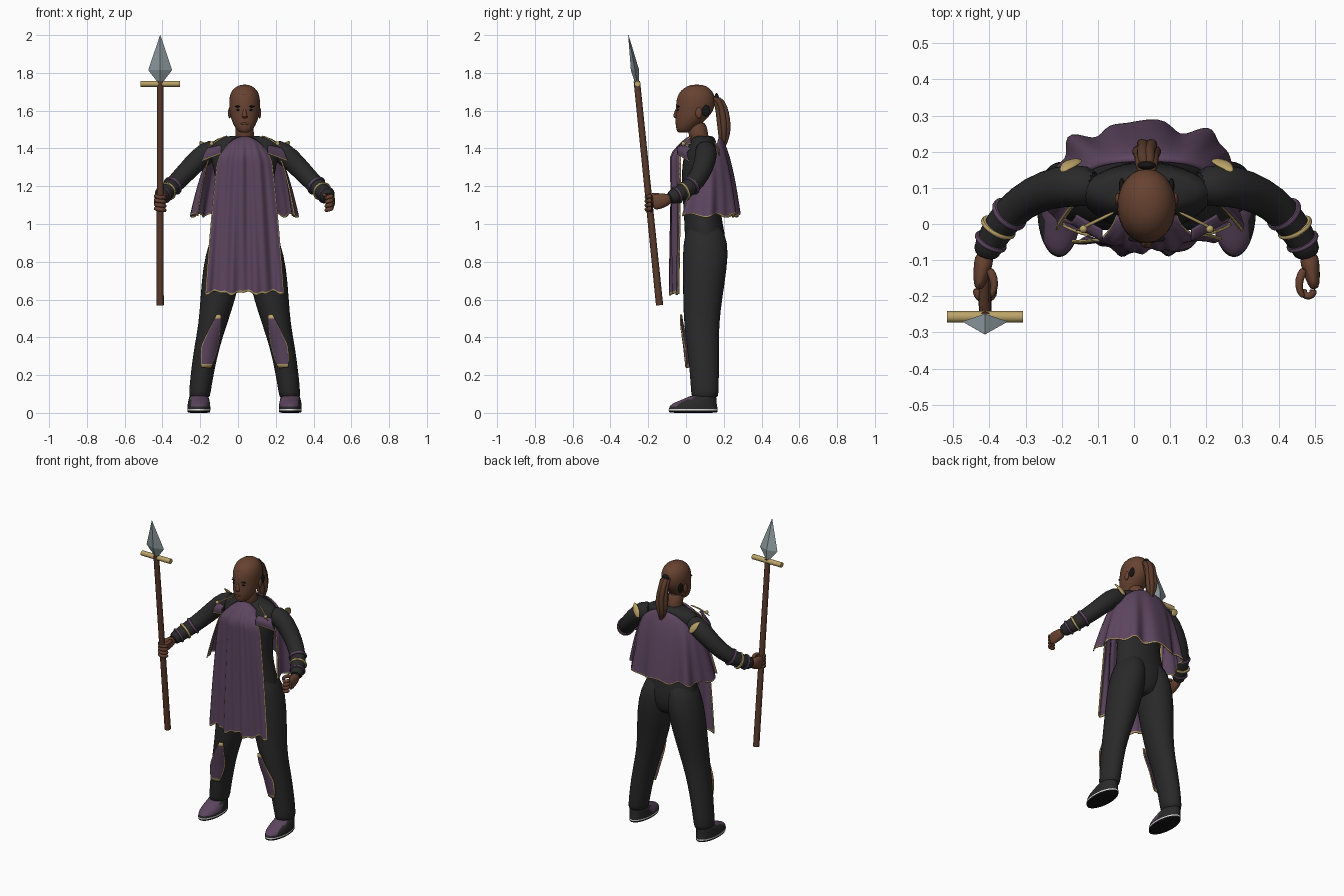
import bpy, bmesh
from math import sin, cos, pi, radians, copysign
from mathutils import Vector

cube = bpy.data.objects.get("Cube")
if cube:
    bpy.data.objects.remove(cube, do_unlink=True)

CX = 0.035  # body centre line


def material(name, r, g, b):
    m = bpy.data.materials.new(name)
    m.use_nodes = True
    m.diffuse_color = (r, g, b, 1)
    m.node_tree.nodes["Principled BSDF"].inputs["Base Color"].default_value = (r, g, b, 1)
    return m


DARK = material("charcoal cloth", .022, .022, .023)
PURPLE = material("purple cloth", .108, .06, .114)
SKIN = material("brown skin", .135, .055, .03)
HAIR = material("dark brown hair", .1, .043, .024)
GOLD = material("gold trim", .5, .37, .14)
WOOD = material("red brown wood", .1, .042, .025)
STEEL = material("blue grey steel", .27, .33, .35)
BLACK = material("black", .008, .008, .009)
WHITE = material("white rubber", .75, .75, .75)


def finish(bm, name, mats, smooth=True):
    bmesh.ops.recalc_face_normals(bm, faces=bm.faces)
    me = bpy.data.meshes.new(name)
    bm.to_mesh(me)
    bm.free()
    for m in mats:
        me.materials.append(m)
    ob = bpy.data.objects.new(name, me)
    bpy.context.collection.objects.link(ob)
    if smooth:
        bpy.ops.object.select_all(action='DESELECT')
        ob.select_set(True)
        bpy.context.view_layer.objects.active = ob
        bpy.ops.object.shade_smooth_by_angle(angle=radians(50))
    return ob


def loft(name, rows, mats, rule=None, ref=None, n=16, sub=1):
    """Rows are x, y, z, radius a, radius b; rings lie flat unless ref is given."""
    bm = bmesh.new()
    pts = [Vector(r[:3]) for r in rows]
    rings = []
    for i, r in enumerate(rows):
        u, v = Vector((1, 0, 0)), Vector((0, 1, 0))
        if ref:
            t = (pts[min(i + 1, len(pts) - 1)] - pts[max(i - 1, 0)]).normalized()
            u = t.cross(Vector(ref)).normalized()
            v = u.cross(t)
        rings.append([bm.verts.new(pts[i] + u * r[3] * cos(2 * pi * k / n) + v * r[-1] * sin(2 * pi * k / n))
                      for k in range(n)])
    for a, b in zip(rings, rings[1:]):
        for k in range(n):
            bm.faces.new((a[k], a[(k + 1) % n], b[(k + 1) % n], b[k]))
    bm.faces.new(rings[0])
    bm.faces.new(rings[-1])
    if rule:
        for f in bm.faces:
            f.material_index = rule(f.calc_center_median())
    ob = finish(bm, name, mats, sub > 0 or n > 6)
    if sub:
        ob.modifiers.new("smooth", 'SUBSURF').levels = sub
        ob.modifiers["smooth"].render_levels = sub
    return ob


def ball(name, loc, size, mat):
    bm = bmesh.new()
    bmesh.ops.create_uvsphere(bm, u_segments=16, v_segments=10, radius=1)
    for v in bm.verts:
        v.co = Vector(loc) + Vector(a * b for a, b in zip(v.co, size))
    return finish(bm, name, [mat])


def sheet(name, point, nu, nv, edge, sides="uUV"):
    """Trimmed cloth: point(u, v), with gold on the narrow border cells."""
    us = [0, edge] + [i / nu for i in range(1, nu)] + [1 - edge, 1]
    vs = [0, edge] + [i / nv for i in range(1, nv)] + [1 - edge, 1]
    bm = bmesh.new()
    g = [[bm.verts.new(point(u, v)) for u in us] for v in vs]
    for j in range(len(vs) - 1):
        for i in range(len(us) - 1):
            f = bm.faces.new((g[j][i], g[j][i + 1], g[j + 1][i + 1], g[j + 1][i]))
            border = (i == 0 and "u" in sides or i == len(us) - 2 and "U" in sides
                      or j == 0 and "v" in sides or j == len(vs) - 2 and "V" in sides)
            f.material_index = int(border)
    ob = finish(bm, name, [PURPLE, GOLD])
    ob.modifiers.new("thickness", 'SOLIDIFY').thickness = 0.007
    return ob


# Torso, neck and head
loft("torso", [(CX, cy, z, rx, ry) for z, rx, ry, cy in (
    (.77, .08, .07, .1), (.82, .15, .1, .1), (.9, .183, .113, .105), (1.0, .165, .103, .093),
    (1.12, .145, .098, .08), (1.25, .158, .102, .075), (1.36, .185, .096, .078),
    (1.42, .19, .077, .088), (1.455, .155, .06, .095), (1.468, .07, .05, .09))], [DARK])
loft("neck", [(CX, .075, 1.42, .055, .055), (CX, .065, 1.48, .049, .052), (CX, .055, 1.55, .049, .052)], [SKIN])
loft("head", [(CX, cy, z, rx, ry) for z, rx, ry, cy in (
    (1.483, .02, .025, -.016), (1.493, .04, .044, -.006), (1.525, .06, .066, .01),
    (1.56, .074, .085, .029), (1.60, .081, .102, .047), (1.65, .084, .106, .052),
    (1.69, .078, .096, .054), (1.72, .058, .071, .056), (1.739, .022, .03, .058))], [SKIN], n=20)
loft("nose", [(CX, -.045, 1.615, .007, .008), (CX, -.053, 1.585, .01, .012),
              (CX, -.056, 1.568, .017, .014), (CX, -.048, 1.558, .012, .01)], [SKIN])
ball("lips", (CX, -.048, 1.532), (.023, .008, .007), HAIR)
ball("hairline_patch", (CX, -.03, 1.682), (.026, .01, .009), BLACK)

# Ponytail of wavy strands
for k in range(6):
    a = k * pi / 3
    loft("ponytail_strand", [
        (CX + cos(a) * w + .005 * sin(i * 2 + k), y + sin(a) * w, z, r)
        for i, (y, z, w, r) in enumerate((
            (.13, 1.66, .008, .012), (.165, 1.668, .014, .016), (.188, 1.62, .02, .018), (.197, 1.56, .023, .018),
            (.203, 1.5, .023, .017), (.2, 1.45, .016, .014), (.196, 1.4, .006, .006)))],
        [HAIR], ref=(1, 0, 0), n=8)
ball("hair_tie", (CX, .162, 1.665), (.026, .012, .028), BLACK)


# Front tabard with vertical folds
def tabard(u, v):
    s = 2 * u - 1
    width = .085 + .04 * min(v * 6, 1) + .085 * v ** .75
    drape = min(v / .12, 1)
    fold = sin(s * 9 + 1.5 * v) + .6 * sin(s * 21 - v)
    y = .025 - .103 * drape ** .7 + .04 * s * s * drape
    y += (.005 + .006 * v) * fold * drape
    z = 1.468 - .835 * v - .04 * s * s * (1 - drape) + .008 * fold * v ** 8
    return Vector((CX + s * width, y, z))


sheet("front_tabard", tabard, 48, 30, .013)


# Back cape wrapping round the flanks
def cape(u, v):
    a = radians(108) * (2 * u - 1)
    fold = .013 * v * cos(a * 9 + .6) + .008 * v * sin(a * 15)
    grow = v ** .6
    z = 1.46 - .415 * v - .1 * sin(a) ** 2 * (1 - v) + .01 * v ** 5 * cos(a * 11)
    across = copysign(abs(sin(a)) ** .8, a)
    along = copysign(abs(cos(a)) ** .85, cos(a))
    return Vector((CX + (.18 + .093 * grow + fold) * across,
                   .105 - .045 * v + (.07 + .148 * grow + fold) * along, z))


sheet("back_cape", cape, 64, 20, .018)

LEG = ((.07, .095, 1.02, .07, .085), (.093, .105, .9, .1, .124), (.115, .1, .77, .109, .12),
       (.142, .088, .6, .094, .105), (.168, .082, .47, .077, .095), (.2, .09, .35, .068, .086),
       (.226, .098, .2, .062, .078), (.238, .1, .1, .058, .074), (.24, .1, .072, .055, .07))
ARM = ((.13, .1, 1.4, .053), (.205, .11, 1.382, .062), (.28, .095, 1.307, .056), (.35, .06, 1.232, .051),
       (.405, 0, 1.178, .047), (.44, -.065, 1.145, .04), (.447, -.09, 1.135, .036))


def leg_at(z):
    for a, b in zip(LEG, LEG[1:]):
        if a[2] >= z >= b[2]:
            f = (a[2] - z) / (a[2] - b[2])
            return [p + (q - p) * f for p, q in zip(a, b)]


for s, side in ((1, "left_"), (-1, "right_")):
    def at(rows):
        return [(CX + s * r[0], *r[1:]) for r in rows]

    # Face details
    ball(side + "ear", (CX + s * .079, .068, 1.588), (.009, .018, .029), SKIN)
    ball(side + "eye", (CX + s * .031, -.042, 1.604), (.013, .006, .005), BLACK)
    ball(side + "brow", (CX + s * .033, -.041, 1.622), (.019, .008, .005), BLACK)
    ball(side + "temple_patch", (CX + s * .069, .105, 1.6), (.008, .022, .03), BLACK)

    # Trousers and shoes
    loft(side + "leg", at(LEG), [DARK])
    loft(side + "shoe", at([(.242, cy, z, rx, ry) for z, rx, ry, cy in (
        (0, .055, .125, .038), (.003, .06, .13, .038), (.014, .061, .131, .038), (.019, .061, .131, .038),
        (.032, .061, .128, .039), (.05, .06, .12, .043), (.07, .055, .09, .072), (.1, .05, .062, .1))]),
        [BLACK, WHITE, PURPLE, DARK],
        lambda c: (0 if c.z < .013 else 1 if c.z < .018
                   else 2 if c.y < .05 and c.z > .035 and s * (c.x - CX) < .285 else 3), n=24)

    # Shin guards, pointed at the knee
    def guard(u, v):
        x, y, z, rx, ry = leg_at(.52 - .28 * v)
        half = radians(7 + 28 * min(1, v * 1.7)) * (1 - .45 * v ** 5)
        a = (2 * u - 1) * half - radians(12)
        return Vector((CX + s * (x + (rx + .01) * sin(a)), y - (ry + .012) * cos(a), z))

    sheet(side + "shin_guard", guard, 10, 14, .07, "uUvV")

    # Sleeves and bracelets
    loft(side + "arm", at(ARM), [DARK], ref=(0, 0, 1))
    for a, b, f, mat in ((3, 4, .55, PURPLE), (4, 5, .15, GOLD), (4, 5, .75, PURPLE)):
        p, q = Vector(ARM[a]), Vector(ARM[b])
        c, d = p.lerp(q, f), (q - p) * .1
        rows = [tuple(c + d * k)[:3] + (c[3] + w,) for k, w in
                ((-1, -.004), (-.8, .006), (0, .008), (.8, .006), (1, -.004))]
        loft(side + "bracelet", at(rows), [mat], ref=(0, 0, 1))

    # Hand with curled fingers, the right one round the spear
    grip = .015 if s > 0 else .026
    loft(side + "palm", at([(.447, -.08, 1.135, .026), (.452, -.11, 1.127, .027, .036),
                            (.46, -.15, 1.118, .021, .044), (.465, -.182, 1.115, .012, .04)]),
         [SKIN], ref=(0, 0, 1))
    for k in range(4):
        z = 1.148 - .022 * k
        loft(side + "finger", at([(.473 - .026 + grip * cos(t), -.186 - grip * sin(t), z - .003 * t, .012)
                                  for t in (-.4, .4, 1.2, 2, 2.8, 3.6)]), [SKIN], ref=(0, 0, 1), n=8)
    loft(side + "thumb", at([(.438, -.12, 1.145, .014), (.42, -.155, 1.155, .013),
                             (.422, -.185, 1.153, .011), (.435, -.205, 1.15, .007)]),
         [SKIN], ref=(0, 0, 1), n=8)

    # Shoulder flap, cord, bead and back ornament
    def flap(u, v):
        top = Vector((.125, -.015, 1.42)).lerp(Vector((.195, .025, 1.405)), u)
        low = Vector((.125, -.045, 1.37)).lerp(Vector((.23, .012, 1.33)), u)
        p = top.lerp(low, v) + Vector((0, -.015 * sin(pi * v), .01 * sin(pi * v)))
        return Vector((CX + s * p.x, p.y, p.z))

    sheet(side + "shoulder_flap", flap, 8, 8, .08, "V")
    loft(side + "cord", at([(.085, .035, 1.468, .005), (.14, .008, 1.45, .005), (.2, -.022, 1.4, .005)]),
         [GOLD], ref=(0, 0, 1), n=8)
    ball(side + "bead", (CX + s * .175, -.014, 1.425), (.011, .011, .011), GOLD)
    loft(side + "back_ornament", at([(.19, .178, 1.36, .012, .006), (.205, .172, 1.395, .03, .008),
                                     (.22, .158, 1.425, .022, .008), (.235, .145, 1.44, .006, .005)]), [GOLD], n=8)

# Spear
SX = -.412
loft("spear_shaft", [(SX, -.14, .57, .019), (SX, -.26, 1.755, .017)], [WOOD], ref=(1, 0, 0), n=12, sub=0)
loft("spear_crossbar", [(SX - .105, -.257, 1.742, .016), (SX + .105, -.257, 1.742, .016)], [GOLD],
     ref=(0, 0, 1), n=12, sub=0)
loft("spear_blade", [(SX, -.26, 1.752, .015, .012), (SX, -.27, 1.815, .063, .022),
                     (SX, -.305, 2, .001, .001)], [STEEL], n=4, sub=0)
